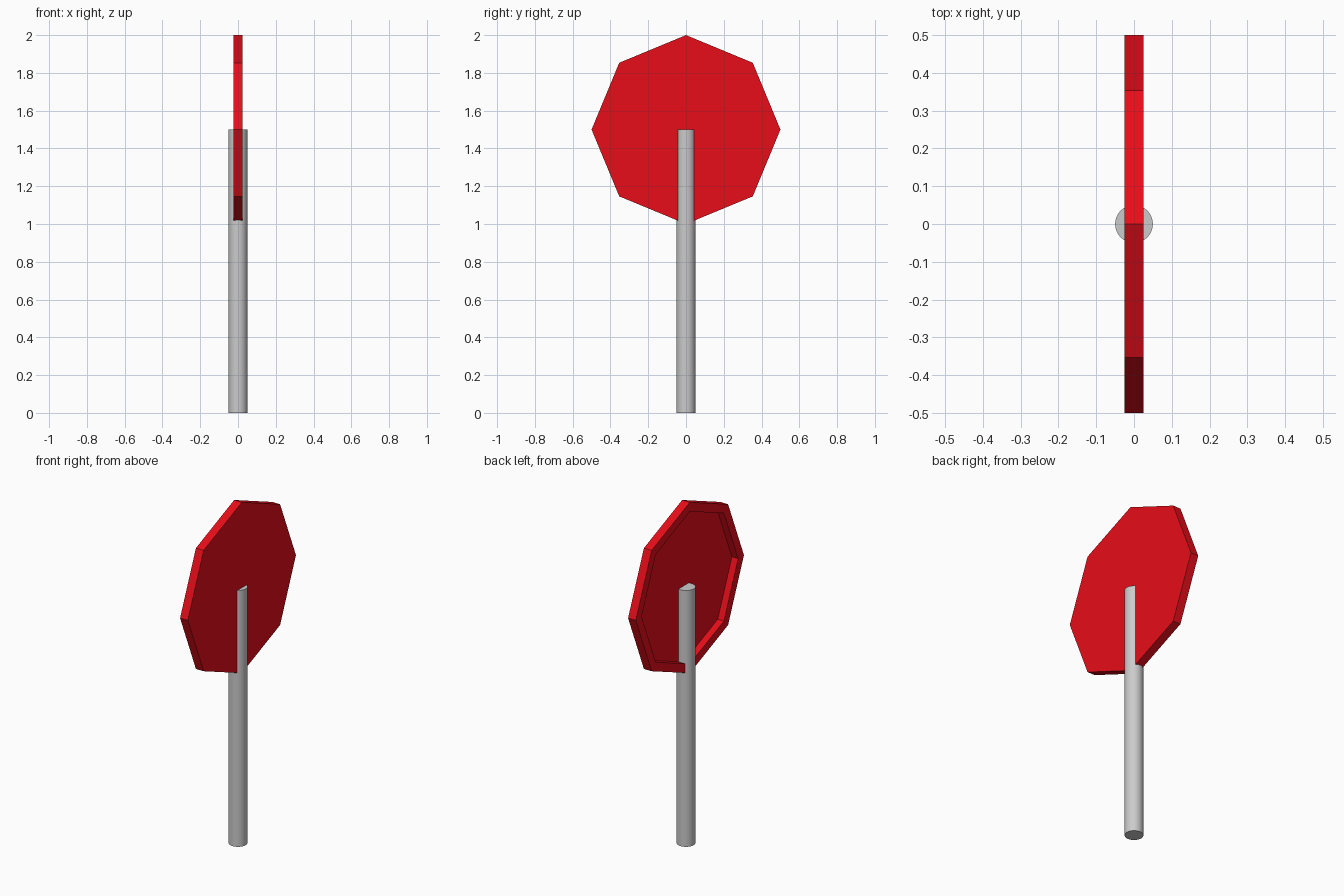
import bpy, bmesh
from math import sin, cos, tau

if "Cube" in bpy.data.objects:
    bpy.data.objects.remove(bpy.data.objects["Cube"])

# Round post, standing on the ground and ending at the plate centre
bpy.ops.mesh.primitive_cylinder_add(vertices=32, radius=0.05, depth=1.5, location=(0, 0, 0.75))
post = bpy.context.object
post.name = "post"
bpy.ops.object.shade_smooth_by_angle()

# Octagonal plate: solid slab with a recessed pan on the -x side
HALF, RADIUS, CENTRE = 0.025, 0.5, 1.5
RIM, DEPTH = 0.05, 0.04
bm = bmesh.new()
ring = [bm.verts.new((HALF, RADIUS * sin(tau * i / 8), CENTRE + RADIUS * cos(tau * i / 8)))
        for i in range(8)]
face = bm.faces.new(ring)
slab = bmesh.ops.extrude_face_region(bm, geom=[face], use_keep_orig=True)
back_verts = [g for g in slab["geom"] if isinstance(g, bmesh.types.BMVert)]
back = next(g for g in slab["geom"] if isinstance(g, bmesh.types.BMFace))
bmesh.ops.translate(bm, verts=back_verts, vec=(-2 * HALF, 0, 0))
bmesh.ops.recalc_face_normals(bm, faces=bm.faces[:])

# Recess: inset a rim, then push the middle in
bmesh.ops.inset_region(bm, faces=[back], thickness=RIM, use_even_offset=True)
pan = bmesh.ops.extrude_discrete_faces(bm, faces=[back])["faces"][0]
bmesh.ops.translate(bm, verts=pan.verts[:], vec=(DEPTH, 0, 0))
bmesh.ops.recalc_face_normals(bm, faces=bm.faces[:])

mesh = bpy.data.meshes.new("sign_plate")
bm.to_mesh(mesh)
bm.free()
plate = bpy.data.objects.new("sign_plate", mesh)
bpy.context.collection.objects.link(plate)

red = bpy.data.materials.new("red")
red.diffuse_color = (0.8, 0.004, 0.01, 1)
red.use_nodes = True
red.node_tree.nodes["Principled BSDF"].inputs["Base Color"].default_value = red.diffuse_color
mesh.materials.append(red)
